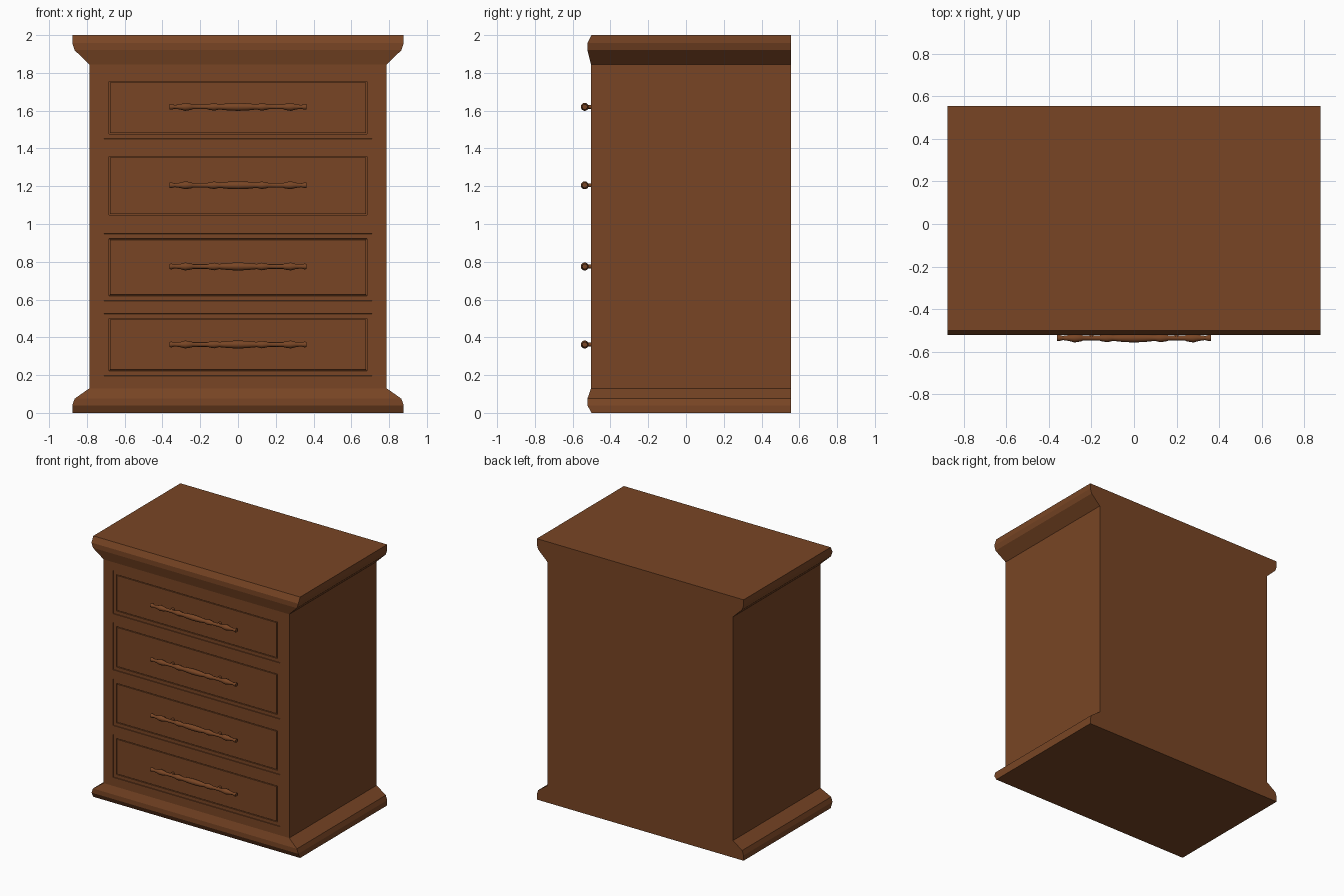
import bpy, bmesh, math

if "Cube" in bpy.data.objects:
    bpy.data.objects.remove(bpy.data.objects["Cube"])

wood = bpy.data.materials.new("brown wood")
wood.diffuse_color = (0.19, 0.06, 0.018, 1)
wood.use_nodes = True
wood.node_tree.nodes["Principled BSDF"].inputs["Base Color"].default_value = wood.diffuse_color

FRONT, BACK = -0.503, 0.555
DRAWERS = [(0.196, 0.526), (0.593, 0.949), (1.02, 1.384), (1.45, 1.782)]


def finish(bm, name):
    bmesh.ops.recalc_face_normals(bm, faces=bm.faces)
    mesh = bpy.data.meshes.new(name)
    bm.to_mesh(mesh)
    bm.free()
    mesh.materials.append(wood)
    obj = bpy.data.objects.new(name, mesh)
    bpy.context.collection.objects.link(obj)
    return obj


# cabinet: stacked rectangles (z, half width, front y), flat at the back
levels = [(0, 0.877, -0.5), (0.04, 0.877, -0.522), (0.075, 0.865, -0.522), (0.13, 0.787, FRONT),
          (1.845, 0.787, FRONT), (1.92, 0.865, -0.522), (1.957, 0.877, -0.522), (2.0, 0.877, -0.5)]
bm = bmesh.new()
rings = [[bm.verts.new(p) for p in ((-w, f, z), (w, f, z), (w, BACK, z), (-w, BACK, z))]
         for z, w, f in levels]
bm.faces.new(rings[0])
bm.faces.new(rings[-1])
for i, (a, b) in enumerate(zip(rings, rings[1:])):
    for k in range(4):
        if (i, k) != (3, 0):  # the drawer front is cut separately
            bm.faces.new((a[k], a[(k + 1) % 4], b[(k + 1) % 4], b[k]))

# front face as a grid, with the drawer cells inset
xs = [-0.787, -0.71, 0.71, 0.787]
zs = [0.13] + [z for d in DRAWERS for z in d] + [1.845]
grid = [[bm.verts.new((x, FRONT, z)) for x in xs] for z in zs]
cells = []
for r in range(len(zs) - 1):
    for c in range(3):
        f = bm.faces.new((grid[r][c], grid[r][c + 1], grid[r + 1][c + 1], grid[r + 1][c]))
        if c == 1 and r % 2:
            cells.append(f)
bmesh.ops.remove_doubles(bm, verts=bm.verts, dist=1e-5)
bmesh.ops.recalc_face_normals(bm, faces=bm.faces)
# seam, frame, then a narrow groove around each panel
for width, depth in ((0.002, -0.004), (0.036, 0), (0.001, -0.014), (0.006, 0), (0.001, 0.014)):
    bmesh.ops.inset_individual(bm, faces=cells, thickness=width, depth=depth)
finish(bm, "cabinet_with_drawer_fronts")

# turned handles: half profile (x, radius), mirrored and lathed around x
half = [(0, 0.021), (0.05, 0.019), (0.085, 0.015), (0.1, 0.014), (0.125, 0.02), (0.15, 0.016),
        (0.162, 0.012), (0.24, 0.012), (0.247, 0.016), (0.28, 0.021), (0.305, 0.014),
        (0.335, 0.01), (0.352, 0.015), (0.363, 0.014)]
profile = [(-x, r) for x, r in reversed(half[1:])] + half
N = 16
for n, z in enumerate((0.362, 0.775, 1.205, 1.62), 1):
    bm = bmesh.new()
    rings = [[bm.verts.new((x, -0.536 + r * math.cos(2 * math.pi * k / N),
                            z + r * math.sin(2 * math.pi * k / N))) for k in range(N)]
             for x, r in profile]
    for a, b in zip(rings, rings[1:]):
        for k in range(N):
            bm.faces.new((a[k], a[(k + 1) % N], b[(k + 1) % N], b[k]))
    bm.faces.new(rings[0])
    bm.faces.new(rings[-1])
    handle = finish(bm, f"drawer_handle_{n}")
    bpy.context.view_layer.objects.active = handle
    handle.select_set(True)
    bpy.ops.object.shade_smooth_by_angle(angle=math.radians(40))
    handle.select_set(False)
    # posts joining the handle to the drawer
    for side, sx in (("left", -0.2), ("right", 0.2)):
        bpy.ops.mesh.primitive_cylinder_add(vertices=12, radius=0.01, depth=0.036,
                                            location=(sx, -0.516, z), rotation=(math.pi / 2, 0, 0))
        post = bpy.context.object
        post.name = f"handle_post_{n}_{side}"
        post.data.materials.append(wood)
        bpy.ops.object.shade_smooth_by_angle(angle=math.radians(40))
        post.select_set(False)
